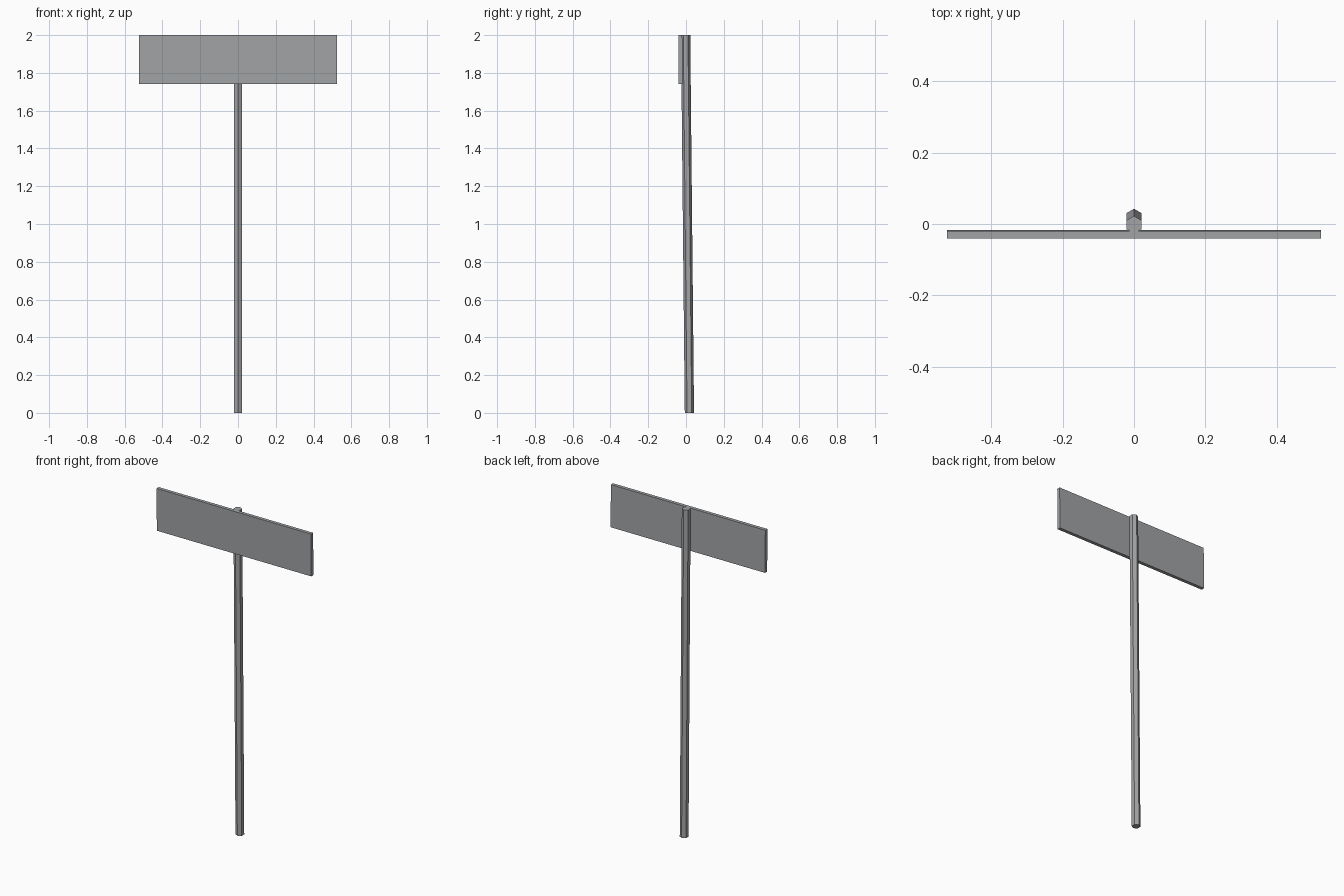
import bpy
import math
from mathutils import Vector, Matrix

cube = bpy.data.objects.get("Cube")
if cube:
    bpy.data.objects.remove(cube, do_unlink=True)

# Single grey metal colour
metal = bpy.data.materials.new("grey_metal")
metal.use_nodes = True
colour = (0.36, 0.37, 0.38, 1.0)
metal.diffuse_color = colour
metal.node_tree.nodes["Principled BSDF"].inputs["Base Color"].default_value = colour

HEIGHT = 2.0
BASE_Y = 0.018           # foot of the post
TOP_Y = -0.002           # top of the post, leaning slightly forward
LEAN = (TOP_Y - BASE_Y) / HEIGHT


def finish(obj, name):
    """Name the part, colour it and apply the shared forward lean."""
    obj.name = obj.data.name = name
    obj.data.materials.append(metal)
    obj.data.transform(obj.matrix_world)
    obj.matrix_world = Matrix.Identity(4)
    for v in obj.data.vertices:
        v.co.y += BASE_Y + LEAN * v.co.z


# Hexagonal post with a corner facing front and back
bpy.ops.mesh.primitive_cylinder_add(vertices=6, radius=0.0245, depth=HEIGHT)
post = bpy.context.object
post.data.transform(Matrix.Translation((0, 0, HEIGHT / 2)))
finish(post, "post")

# Thin rectangular sign board fixed to the front of the post
bpy.ops.mesh.primitive_cube_add(size=1)
board = bpy.context.object
board.data.transform(Matrix.Translation((0, -0.0285, 1.87))
                     @ Matrix.Diagonal((1.046, 0.021, 0.26, 1)))
finish(board, "sign_board")
